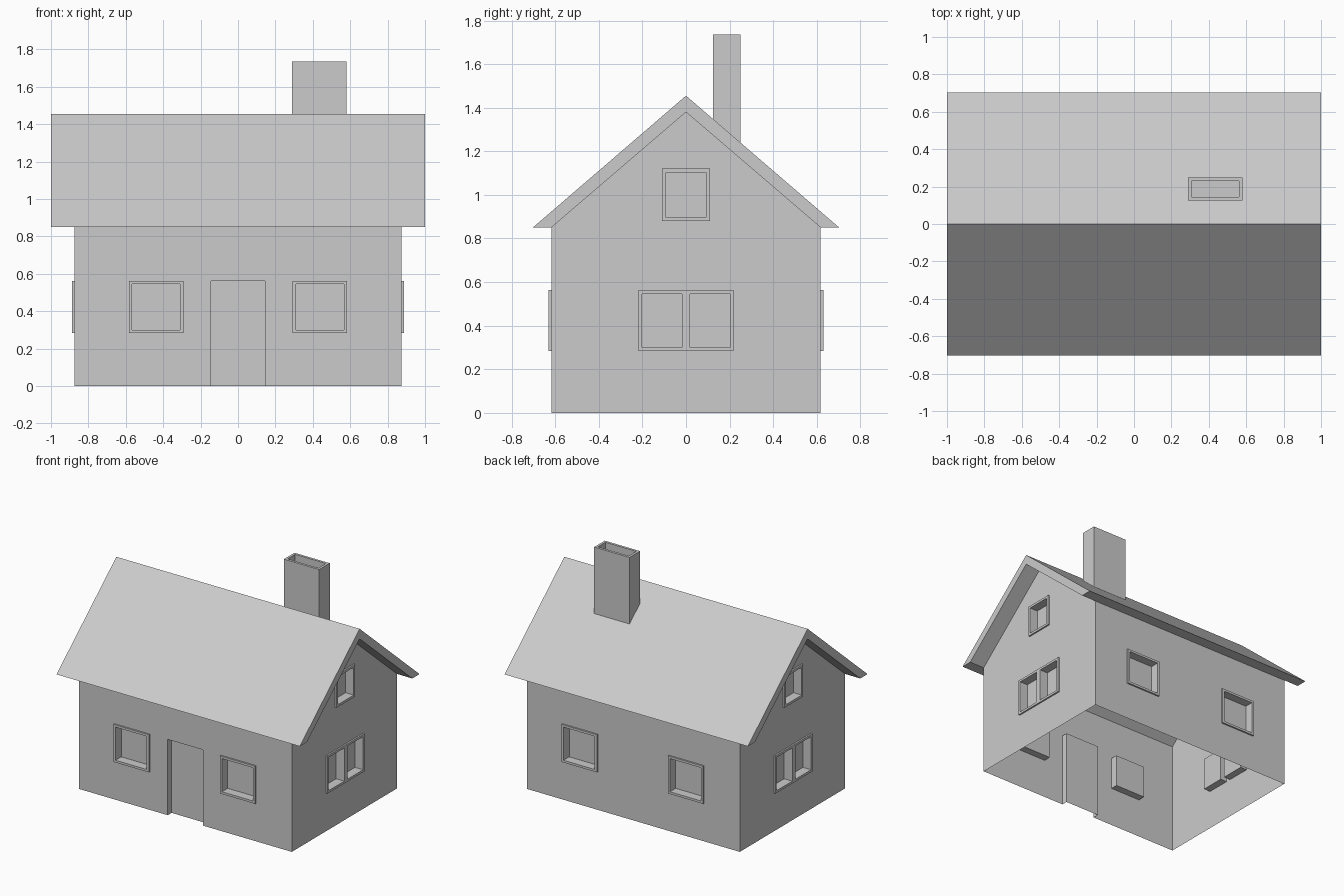
import bpy, bmesh
from math import pi

if "Cube" in bpy.data.objects:
    bpy.data.objects.remove(bpy.data.objects["Cube"])

HALF_X, HALF_Y, EAVE, RIDGE = 0.875, 0.618, 0.85, 1.38
RAISE, RECESS, DOOR_RECESS = 0.012, 0.055, 0.045


def finish(bm, name, turn=0.0, loc=(0, 0, 0)):
    mesh = bpy.data.meshes.new(name)
    bm.to_mesh(mesh)
    bm.free()
    obj = bpy.data.objects.new(name, mesh)
    bpy.context.collection.objects.link(obj)
    obj.rotation_euler.z = turn
    obj.location = loc
    return obj


def rect(u0, u1, z0, z1):
    return [(u0, z0), (u1, z0), (u1, z1), (u0, z1)]


def add_loop(bm, pts, y):
    return [bm.verts.new((u, y, z)) for u, z in pts]


def fill(bm, loops):
    """Flat sheet facing -y from an outer loop and its holes."""
    edges = [bm.edges.new((l[i], l[(i + 1) % len(l)])) for l in loops for i in range(len(l))]
    bmesh.ops.triangle_fill(bm, use_beauty=True, edges=edges, normal=(0, -1, 0))
    for f in bm.faces:
        f.normal_update()
        if f.normal.y > 0:
            f.normal_flip()


def bridge(bm, a, b, skip=()):
    """Side quads from loop a to loop b, as the sides of a recess."""
    n = len(a)
    for i in range(n):
        if i not in skip:
            j = (i + 1) % n
            bm.faces.new((a[i], a[j], b[j], b[i]))


def wall(name, outline, holes, turn, loc):
    bm = bmesh.new()
    fill(bm, [add_loop(bm, p, 0) for p in [outline] + holes])
    finish(bm, name, turn, loc)


def window(name, outer, panes, turn, loc):
    bm = bmesh.new()
    rim = add_loop(bm, outer, -RAISE)
    fronts = [add_loop(bm, p, -RAISE) for p in panes]
    fill(bm, [rim] + fronts)
    bridge(bm, add_loop(bm, outer, 0), rim)
    for pts, front in zip(panes, fronts):
        back = add_loop(bm, pts, RECESS)
        bridge(bm, front, back)
        bm.faces.new(back)
    finish(bm, name, turn, loc)


# Window layouts: outer frame and its panes
def single(u, z0, z1, w):
    t = 0.017
    return rect(u - w, u + w, z0, z1), [rect(u - w + t, u + w - t, z0 + t, z1 - t)]


long_windows = [single(s * 0.4375, 0.283, 0.563, 0.145) for s in (-1, 1)]
double = (rect(-0.218, 0.218, 0.283, 0.563),
          [rect(-0.202, -0.019, 0.3, 0.546), rect(0.019, 0.202, 0.3, 0.546)])
gable_windows = [double, single(0, 0.88, 1.12, 0.109)]

# Walls: long sides at front and back, gables at left and right
D, DZ = 0.145, 0.563
plain = rect(-HALF_X, HALF_X, 0, EAVE)
notched = [(-HALF_X, 0), (-D, 0), (-D, DZ), (D, DZ), (D, 0),
           (HALF_X, 0), (HALF_X, EAVE), (-HALF_X, EAVE)]
gable = [(-HALF_Y, 0), (HALF_Y, 0), (HALF_Y, EAVE), (0, RIDGE), (-HALF_Y, EAVE)]

sides = [("front", notched, long_windows, 0, (0, -HALF_Y, 0)),
         ("back", plain, long_windows, pi, (0, HALF_Y, 0)),
         ("right", gable, gable_windows, pi / 2, (HALF_X, 0, 0)),
         ("left", gable, gable_windows, -pi / 2, (-HALF_X, 0, 0))]
for side, outline, windows, turn, loc in sides:
    wall(side + "_wall", outline, [p for _, ps in windows for p in ps], turn, loc)
    for i, (outer, panes) in enumerate(windows):
        window(f"{side}_window_{i + 1}", outer, panes, turn, loc)

# Recessed door, open at the sill
bm = bmesh.new()
door = rect(-D, D, 0, DZ)
back = add_loop(bm, door, DOOR_RECESS)
bridge(bm, add_loop(bm, door, 0), back, skip=(0,))
bm.faces.new(back)
finish(bm, "door", 0, (0, -HALF_Y, 0))

# Roof: chevron profile swept along x
TOP, OVER = 1.455, 0.703
profile = [(-OVER, EAVE), (-HALF_Y, EAVE), (0, RIDGE), (HALF_Y, EAVE), (OVER, EAVE), (0, TOP)]
bm = bmesh.new()
face = bm.faces.new([bm.verts.new((-1, y, z)) for y, z in profile])
new = bmesh.ops.extrude_face_region(bm, geom=[face])["geom"]
bmesh.ops.translate(bm, vec=(2, 0, 0), verts=[v for v in new if isinstance(v, bmesh.types.BMVert)])
bmesh.ops.recalc_face_normals(bm, faces=bm.faces)
finish(bm, "roof")

# Chimney: box standing on the slope with a sunken flue
bm = bmesh.new()
bmesh.ops.create_cube(bm, size=1)
for v in bm.verts:
    up = v.co.z > 0
    y = 0.187 + v.co.y * 0.124
    v.co = (0.435 + v.co.x * 0.29, y, 1.735 if up else TOP - (TOP - EAVE) / OVER * y)
bm.normal_update()
top = max(bm.faces, key=lambda f: f.calc_center_median().z)
bmesh.ops.inset_region(bm, faces=[top], thickness=0.026)
flue = bmesh.ops.extrude_discrete_faces(bm, faces=[top])["faces"][0]
bmesh.ops.translate(bm, vec=(0, 0, -0.06), verts=flue.verts)
finish(bm, "chimney")
